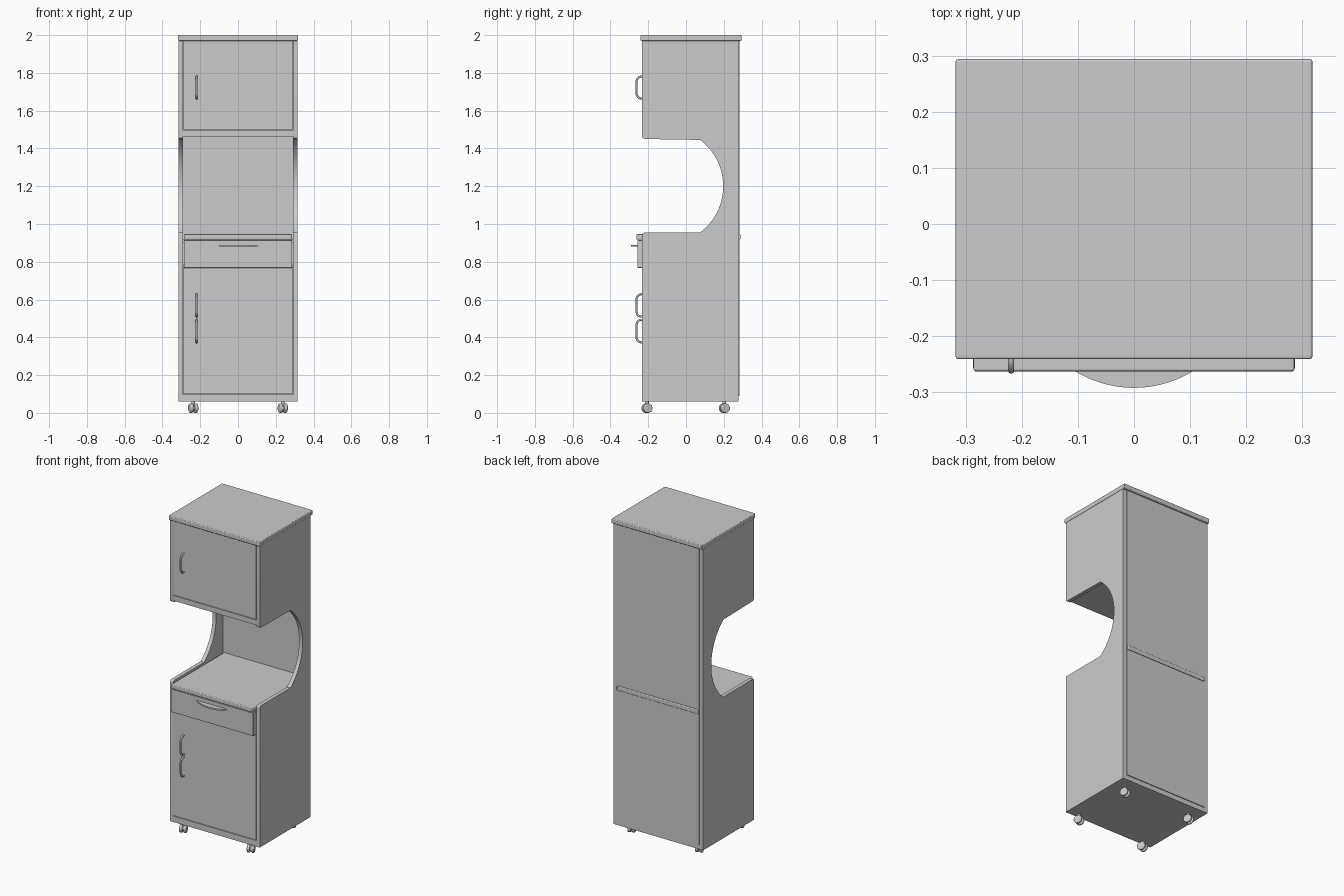
import bpy, bmesh, math
from mathutils import Vector

if "Cube" in bpy.data.objects:
    bpy.data.objects.remove(bpy.data.objects["Cube"])


def finish(name, bm, bevel=0.0, smooth=False):
    bmesh.ops.recalc_face_normals(bm, faces=bm.faces)
    me = bpy.data.meshes.new(name)
    bm.to_mesh(me)
    bm.free()
    ob = bpy.data.objects.new(name, me)
    bpy.context.collection.objects.link(ob)
    if bevel:
        m = ob.modifiers.new("Bevel", 'BEVEL')
        m.width, m.segments, m.limit_method = bevel, 3, 'ANGLE'
    if smooth:
        bpy.ops.object.select_all(action='DESELECT')
        ob.select_set(True)
        bpy.context.view_layer.objects.active = ob
        bpy.ops.object.shade_smooth_by_angle(angle=math.radians(35))
    return ob


def box(name, x, y, z, bevel=0.0):
    bm = bmesh.new()
    bmesh.ops.create_cube(bm, size=1)
    for v in bm.verts:
        for i, (a, b) in enumerate((x, y, z)):
            v.co[i] = a if v.co[i] < 0 else b
    return finish(name, bm, bevel)


def prism(name, points, direction, smooth=False):
    """Extrude a closed planar outline along a direction."""
    bm = bmesh.new()
    face = bm.faces.new([bm.verts.new(p) for p in points])
    ext = bmesh.ops.extrude_face_region(bm, geom=[face])
    moved = [g for g in ext["geom"] if isinstance(g, bmesh.types.BMVert)]
    bmesh.ops.translate(bm, verts=moved, vec=Vector(direction))
    return finish(name, bm, smooth=smooth)


def arc(cy, cz, r, a0, a1, n):
    return [(cy + r * math.cos(math.radians(a0 + (a1 - a0) * i / n)),
             cz + r * math.sin(math.radians(a0 + (a1 - a0) * i / n))) for i in range(n + 1)]


# Side panels with the curved work-niche cutout
F, B = -0.232, 0.278
profile = [(F, 0.06)]
profile += arc(F + 0.014, 0.941, 0.014, 180, 90, 5)
profile += arc(-0.11, 1.2, 0.307, -53, 53, 24)
profile += arc(F + 0.014, 1.464, 0.014, 270, 180, 5)
profile += [(F, 1.97), (B, 1.97), (B, 0.06)]
for name, x0 in (("left_side_panel", -0.315), ("right_side_panel", 0.291)):
    prism(name, [(x0, y, z) for y, z in profile], (0.024, 0, 0), True)

# Carcass panels
W = (-0.291, 0.291)
box("top_board", (-0.318, 0.318), (-0.241, 0.294), (1.97, 2.0), 0.005)
box("back_panel", (-0.29, 0.29), (0.266, 0.283), (0.09, 1.968))
box("bottom_board", W, (F, B), (0.06, 0.098))
box("upper_shelf", W, (F, 0.27), (1.463, 1.496))
box("worktop", (-0.286, 0.286), (-0.263, 0.289), (0.918, 0.946), 0.005)
box("worktop_support", W, (-0.21, 0.27), (0.90, 0.919))

# Doors and drawer
box("upper_door", (-0.289, 0.289), (F + 0.001, F + 0.021), (1.499, 1.968))
box("lower_door", (-0.289, 0.289), (F + 0.001, F + 0.021), (0.101, 0.785))
box("drawer_front", (-0.287, 0.287), (-0.257, -0.225), (0.768, 0.914), 0.002)

# Drawer pull: shallow circular-segment plate
pull = [(x, y, 0.880) for x, y in arc(0, -0.092, 0.2, 234, 306, 20)]
prism("drawer_pull", pull, (0, 0, 0.01), True)


# Bow handles on the doors
def bow_handle(name, z0, z1):
    cu = bpy.data.curves.new(name, 'CURVE')
    cu.dimensions = '3D'
    cu.bevel_depth, cu.bevel_resolution, cu.use_fill_caps = 0.0055, 2, True
    pts = [(F + 0.002, z0 + 0.006)]
    pts += arc(F - 0.004, z0 + 0.032, 0.0255, 270, 180, 6)[1:]
    pts += arc(F - 0.004, z1 - 0.032, 0.0255, 180, 90, 6)[:-1]
    pts += [(F + 0.002, z1 - 0.006)]
    sp = cu.splines.new('POLY')
    sp.points.add(len(pts) - 1)
    for p, (y, z) in zip(sp.points, pts):
        p.co = (-0.219, y, z, 1)
    sp.use_smooth = True
    bpy.context.collection.objects.link(bpy.data.objects.new(name, cu))


bow_handle("upper_door_handle", 1.658, 1.787)
bow_handle("lower_door_handle_top", 0.503, 0.635)
bow_handle("lower_door_handle_bottom", 0.367, 0.499)


# Twin-wheel casters
def cylinder(name, r, depth, loc, rot=(0, 0, 0), bevel=0.0):
    bm = bmesh.new()
    bmesh.ops.create_cone(bm, cap_ends=True, segments=24, radius1=r, radius2=r, depth=depth)
    ob = finish(name, bm, bevel, True)
    ob.location, ob.rotation_euler = loc, rot


for sx, x in (("left", -0.237), ("right", 0.237)):
    for sy, y in (("front", -0.207), ("back", 0.203)):
        yaw = math.radians(20)
        n = f"{sy}_{sx}_caster"
        d = Vector((math.cos(yaw), math.sin(yaw), 0)) * 0.0125
        for k in (-1, 1):
            cylinder(f"{n}_wheel_{'a' if k < 0 else 'b'}", 0.025, 0.018,
                     Vector((x, y, 0.025)) + d * k, (0, math.pi / 2, yaw), 0.005)
        cylinder(n + "_axle", 0.017, 0.03, (x, y, 0.025), (0, math.pi / 2, yaw))
        cylinder(n + "_stem", 0.010, 0.034, (x, y, 0.045))
